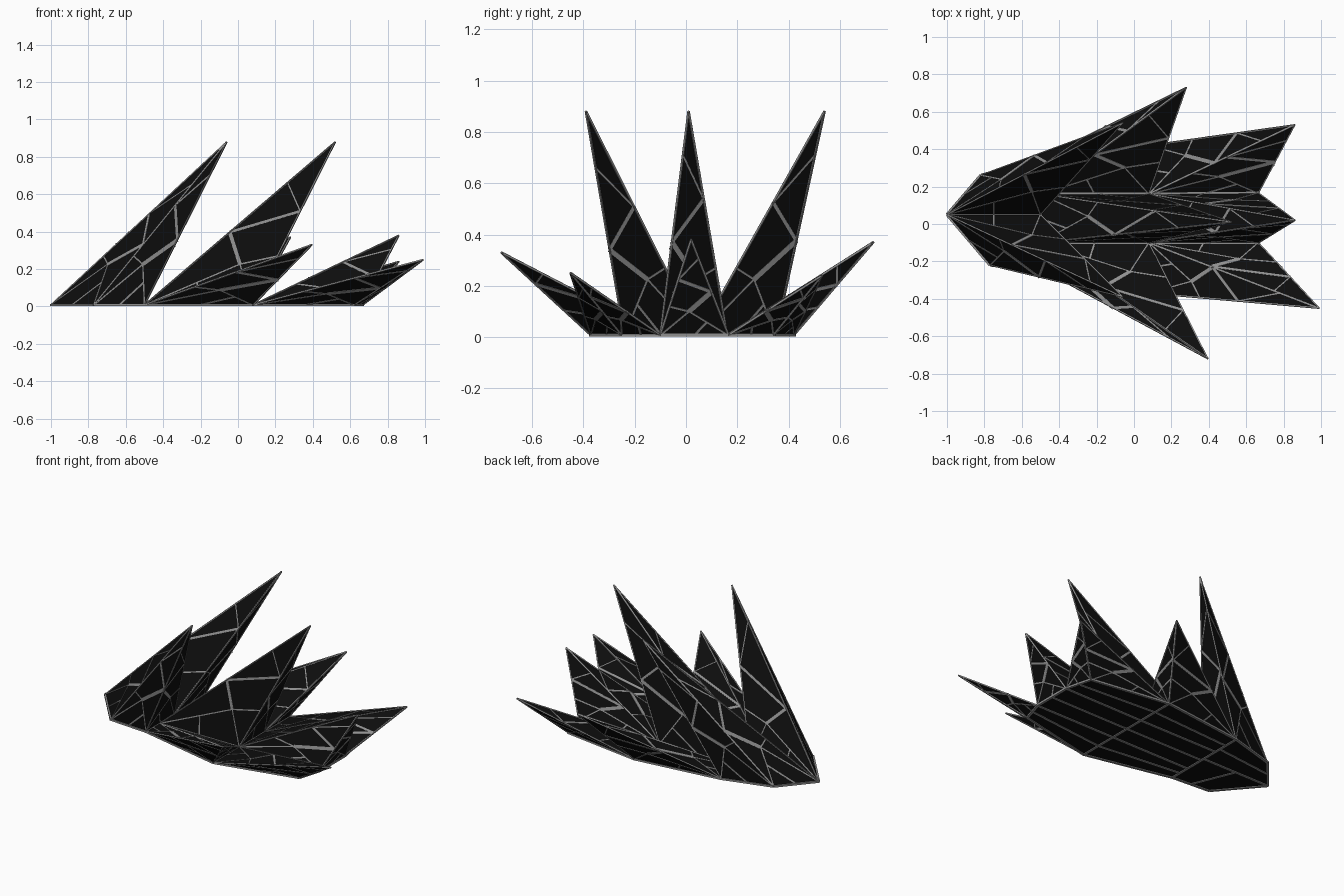
import bpy, bmesh, random
from mathutils import Vector

if "Cube" in bpy.data.objects:
    bpy.data.objects.remove(bpy.data.objects["Cube"])

random.seed(4)
Z0 = 0.008


def material(name, v):
    m = bpy.data.materials.new(name)
    m.diffuse_color = (v, v, v, 1)
    m.use_nodes = True
    m.node_tree.nodes["Principled BSDF"].inputs["Base Color"].default_value = m.diffuse_color
    return m


black = material("black_panel", 0.004)
grey = material("grey_seam", 0.28)


def finish(bm, name, mat):
    bmesh.ops.recalc_face_normals(bm, faces=bm.faces)
    mesh = bpy.data.meshes.new(name)
    bm.to_mesh(mesh)
    bm.free()
    mesh.materials.append(mat)
    obj = bpy.data.objects.new(name, mesh)
    bpy.context.collection.objects.link(obj)


# flat rectangular bar lying on a surface with normal n
def bar(bm, p, q, n, width, thick=0.005):
    d = (q - p).normalized()
    s = n.cross(d).normalized() * width / 2
    u = d.cross(s).normalized() * thick / 2
    ring = [s + u, u - s, -s - u, s - u]
    a = [bm.verts.new(p + r) for r in ring]
    b = [bm.verts.new(q + r) for r in ring]
    for i in range(4):
        j = (i + 1) % 4
        bm.faces.new((a[i], a[j], b[j], b[i]))
    bm.faces.new(a[::-1])
    bm.faces.new(b)


# irregular seams across one triangular facet: a, b at the base, t the tip
def facet_seams(bm, a, b, t):
    n = (b - a).cross(t - a).normalized()
    if random.random() < 0.5:
        a, b = b, a
    left = a.lerp(t, random.uniform(0.36, 0.46))
    right = b.lerp(t, random.uniform(0.52, 0.62))
    high = a.lerp(t, random.uniform(0.72, 0.82))
    mid = a * 0.31 + b * 0.44 + t * 0.25
    foot = a.lerp(b, 0.5)
    low = a.lerp(mid, 0.55)
    for p, q, w in ((left, right, 0.014), (left, mid, 0.02), (mid, a, 0.007),
                    (mid, b, 0.007), (mid, b.lerp(t, 0.3), 0.008),
                    (low, foot, 0.009), (right, high, 0.007)):
        bar(bm, p, q, n, w)


# base grid points
nose, nose_f, nose_b = (-1, .05), (-.77, -.22), (-.82, .26)
r1 = [(-.5, -.24), (-.5, -.1), (-.5, .05), (-.5, .16), (-.5, .35)]
r2 = [(.08, -.37), (.08, -.1), (.08, .16), (.08, .42)]
r3 = [(.62, -.25), (.665, -.1), (.665, .165), (.62, .34)]

# each spike: base quad and tip
spikes = {
    "rear_front_spike": ([nose, nose_f, r1[0], r1[2]], (-.06, -.39, .88)),
    "rear_back_spike": ([nose, r1[2], r1[4], nose_b], (-.06, .54, .88)),
    "centre_spike": ([r1[1], r2[1], r2[2], r1[3]], (.52, .01, .88)),
    "front_side_spike": ([r1[0], r2[0], r2[1], r1[1]], (.395, -.72, .33)),
    "back_side_spike": ([r1[3], r2[2], r2[3], r1[4]], (.28, .73, .37)),
    "low_centre_spike": ([r2[1], r3[1], r3[2], r2[2]], (.86, .02, .38)),
    "low_front_spike": ([r2[0], r3[0], r3[1], r2[1]], (.99, -.45, .25)),
    "low_back_spike": ([r2[2], r3[2], r3[3], r2[3]], (.86, .53, .24)),
}

for name, (quad, tip) in spikes.items():
    base = [Vector((x, y, Z0)) for x, y in quad]
    top = Vector(tip)
    mid = sum(base, Vector()) / 4

    # black pyramid
    bm = bmesh.new()
    vs = [bm.verts.new(p) for p in base]
    vt = bm.verts.new(top)
    bm.faces.new(vs[::-1])
    for i in range(4):
        bm.faces.new((vs[i], vs[(i + 1) % 4], vt))
    finish(bm, name, black)

    # grey edges, facet seams and underside strips
    bm = bmesh.new()
    up = Vector((0, 0, 1))
    for i in range(4):
        a, b = base[i], base[(i + 1) % 4]
        axis = top - mid
        out = a - mid
        out -= axis * (out.dot(axis) / axis.length_squared)
        bar(bm, a, top, out.normalized(), 0.008, 0.006)
        bar(bm, a, b, up, 0.016, 0.012)
        facet_seams(bm, a, b, top)
    bar(bm, (base[0] + base[3]) / 2, (base[1] + base[2]) / 2, up, 0.014, 0.008)
    finish(bm, name + "_seams", grey)
